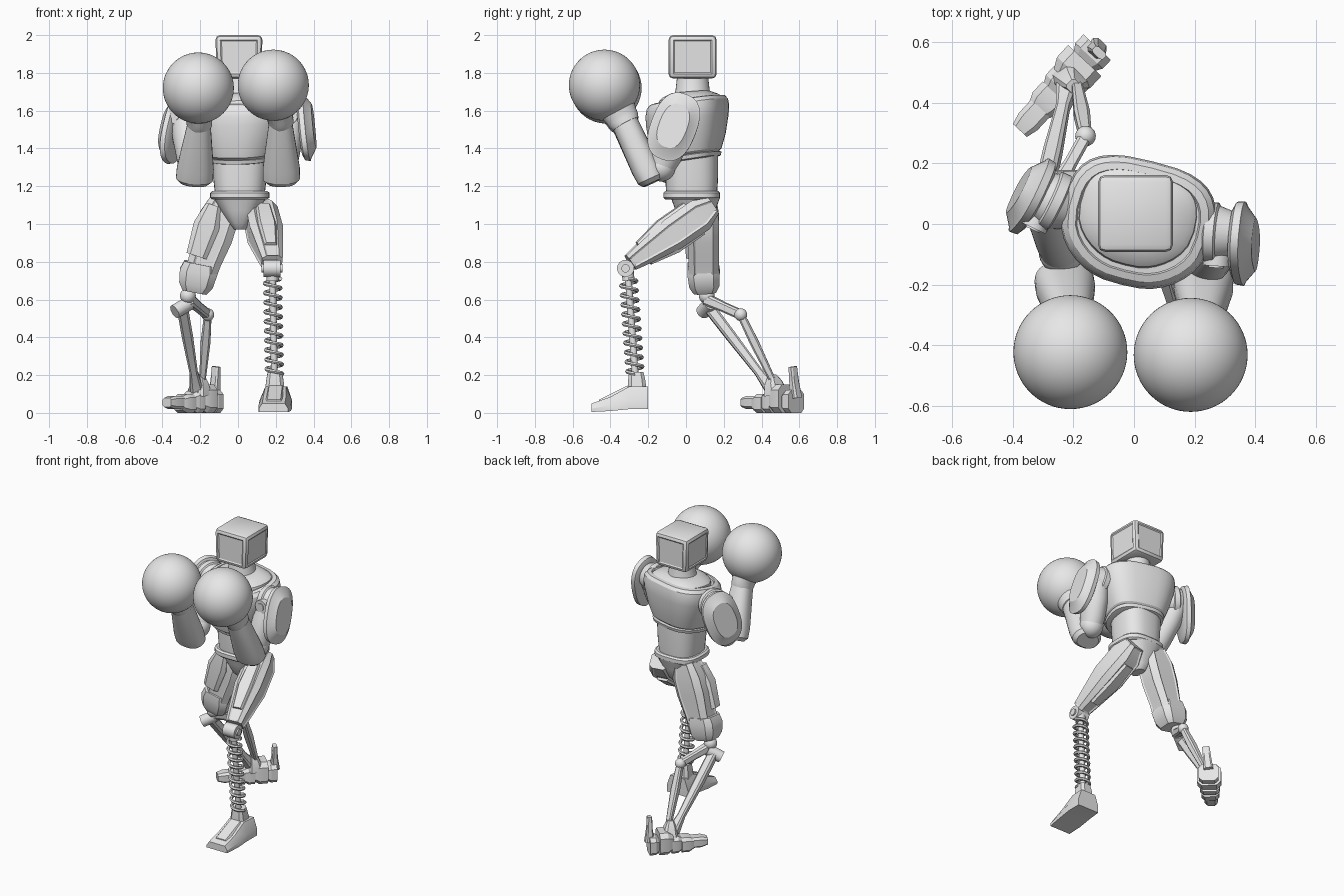
import bpy, bmesh, math
from mathutils import Vector as V

cube = bpy.data.objects.get("Cube")
if cube:
    bpy.data.objects.remove(cube)

grey = bpy.data.materials.new("plain grey")
grey.use_nodes = True
grey.diffuse_color = (0.8, 0.8, 0.8, 1)
grey.node_tree.nodes["Principled BSDF"].inputs["Base Color"].default_value = (0.8, 0.8, 0.8, 1)
made = []
UP = V((0, 0, 1))
FRONT = V((0, -1, 0))


def finish(name, bm):
    bmesh.ops.recalc_face_normals(bm, faces=bm.faces[:])
    mesh = bpy.data.meshes.new(name)
    bm.to_mesh(mesh)
    bm.free()
    mesh.materials.append(grey)
    ob = bpy.data.objects.new(name, mesh)
    bpy.context.collection.objects.link(ob)
    made.append(ob)
    return ob


def outline(kind):
    """Unit cross-section: chamfered box, or superellipse of the given power."""
    if kind == "box":
        c = 0.62
        return [(1, -c), (1, c), (c, 1), (-c, 1), (-1, c), (-1, -c), (-c, -1), (c, -1)]
    n, pts = 32, []
    for i in range(n):
        a = math.tau * i / n
        c, s = math.cos(a), math.sin(a)
        pts.append((math.copysign(abs(c) ** (2 / kind), c), math.copysign(abs(s) ** (2 / kind), s)))
    return pts


def loft(name, rings, panel=False):
    """Skin the rings and cap both ends; panel sinks a long inset into each broad side."""
    bm = bmesh.new()
    rows = [[bm.verts.new(p) for p in ring] for ring in rings]
    n = len(rows[0])
    strips = [[bm.faces.new((a[i], a[(i + 1) % n], b[(i + 1) % n], b[i]))
               for a, b in zip(rows, rows[1:])] for i in range(n)]
    bm.faces.new(rows[0])
    bm.faces.new(rows[-1])
    bmesh.ops.recalc_face_normals(bm, faces=bm.faces[:])
    if panel:
        for strip in strips[::2]:
            bmesh.ops.inset_region(bm, faces=strip, thickness=0.01, depth=-0.006, use_even_offset=True)
    return finish(name, bm)


def limb(name, p, q, sections, kind=2, up=UP, panel=False):
    """Loft from p to q; sections are (t, half width, half depth along up)."""
    p, q = V(p), V(q)
    axis = (q - p).normalized()
    y = (up - axis * up.dot(axis)).normalized()
    x = y.cross(axis)
    shape = outline(kind)
    return loft(name, [[p.lerp(q, t) + x * (w * u) + y * (d * v) for u, v in shape]
                       for t, w, d in sections], panel)


def rod(name, p, q, r):
    return limb(name, p, q, [(0, r, r), (1, r, r)], up=V((0.3, 0.9, 0.4)))


def ball(name, centre, r, seg=48):
    bm = bmesh.new()
    bmesh.ops.create_uvsphere(bm, u_segments=seg, v_segments=seg // 2, radius=r)
    bmesh.ops.translate(bm, verts=bm.verts[:], vec=centre)
    return finish(name, bm)


def stack(name, cx, cy, levels, power, turn=0, taper=0, tilt=0):
    """Horizontal rings (z, half x, half y); the front narrows by taper, tilt shears z."""
    c, s = math.cos(turn), math.sin(turn)
    rings = []
    for z, hx, hy in levels:
        ring = []
        for u, v in outline(power):
            x, y = u * hx * (1 - taper * min(0, v) ** 2), v * hy
            ring.append(V((cx + x * c - y * s, cy + x * s + y * c, z + tilt * y)))
        rings.append(ring)
    return loft(name, rings)


# Torso
TURN = math.radians(-14)
stack("chest_rim", 0.015, 0.015, [(1.335, 0.155, 0.14), (1.34, 0.175, 0.16), (1.36, 0.18, 0.166),
      (1.365, 0.165, 0.15)], 2.8, TURN, 0.25, 0.15)
stack("chest", 0.01, 0.003, [(1.36, 0.165, 0.155), (1.375, 0.185, 0.175), (1.45, 0.215, 0.195),
      (1.55, 0.245, 0.208), (1.60, 0.253, 0.21), (1.635, 0.248, 0.204), (1.655, 0.23, 0.188),
      (1.66, 0.205, 0.165), (1.65, 0.2, 0.16)], 3, TURN, 0.28, 0.15)
stack("collar", 0.01, 0.02, [(1.62, 0.2, 0.165), (1.665, 0.192, 0.157), (1.68, 0.172, 0.14),
      (1.70, 0.1, 0.095)], 2.8, TURN, 0.3, 0.08)
stack("waist", 0.01, 0.03, [(1.16, 0.132, 0.135), (1.25, 0.142, 0.14), (1.38, 0.15, 0.14)], 2.6)
stack("belt", 0.01, 0.03, [(1.13, 0.145, 0.14), (1.14, 0.157, 0.15), (1.165, 0.157, 0.15),
      (1.175, 0.145, 0.14)], 3)
stack("pelvis", 0.01, 0.05, [(1.14, 0.14, 0.13), (1.07, 0.1, 0.105), (1.0, 0.055, 0.08),
      (0.97, 0.03, 0.05)], 2.6)
stack("neck", 0.005, 0.035, [(1.67, 0.1, 0.1), (1.71, 0.085, 0.09), (1.80, 0.075, 0.08)], 2)

# Head: chamfered box with sunken panels on every side
bm = bmesh.new()
bmesh.ops.create_cube(bm, size=1)
for v in bm.verts:
    high = v.co.z > 0
    v.co = V((v.co.x * (0.25 if high else 0.235), v.co.y * 0.255, v.co.z * 0.23)) + V((0.005, 0.035, 1.885))
bmesh.ops.bevel(bm, geom=bm.edges[:], offset=0.025, segments=2, profile=0.5, affect="EDGES")
big = [f for f in bm.faces if f.calc_area() > 0.02 and abs(f.normal.z) < 0.5]
bmesh.ops.inset_individual(bm, faces=big, thickness=0.01, depth=-0.005)
finish("head", bm)

# Arms: shoulder, elbow, wrist, glove, then pad centre and outward direction
ARMS = {
    "left": ((0.28, -0.03, 1.575), (0.24, -0.13, 1.30), (0.225, -0.33, 1.55),
             (0.187, -0.432, 1.735), (0.362, -0.065, 1.515), (1, -0.08, 0.12)),
    "right": ((-0.285, 0.085, 1.575), (-0.24, -0.09, 1.29), (-0.205, -0.33, 1.54),
              (-0.21, -0.423, 1.72), (-0.345, 0.095, 1.50), (-0.9, 0.43, 0.1)),
}
for side, (shoulder, elbow, wrist, glove, pad, out) in ARMS.items():
    out, shoulder = V(out).normalized(), V(shoulder)
    forward = V((-abs(out.y), -abs(out.x), 0))
    limb(side + "_shoulder", shoulder - out * 0.09, shoulder + out * 0.06,
         [(0, 0.07, 0.07), (0.3, 0.09, 0.09), (0.34, 0.1, 0.1), (0.55, 0.1, 0.1), (0.59, 0.09, 0.09),
          (1, 0.07, 0.07)])
    rod(side + "_shoulder_bolt", shoulder, shoulder + forward * 0.11, 0.045)
    rod(side + "_shoulder_pin", shoulder, shoulder + forward * 0.116, 0.025)
    limb(side + "_upper_arm", shoulder, elbow,
         [(0, 0.075, 0.085), (0.4, 0.08, 0.095), (0.8, 0.075, 0.085), (1, 0.07, 0.07)], up=FRONT)
    ball(side + "_elbow", elbow, 0.075, 32)
    # Flat-faced outer shell, long axis leaning forward at the bottom
    limb(side + "_shoulder_pad", V(pad) - out * 0.035, V(pad) + out * 0.04,
         [(0, 0.1, 0.155), (0.15, 0.12, 0.18), (0.5, 0.122, 0.185), (0.56, 0.112, 0.172),
          (1, 0.075, 0.12)], 2.5, up=V((0, 0.35, 0.94)))
    heel = V((elbow[0] - out.x * 0.01, -0.185, 1.235))
    limb(side + "_forearm", heel, wrist,
         [(-0.05, 0.075, 0.055), (0.02, 0.098, 0.073), (0.2, 0.098, 0.077), (1, 0.06, 0.07)], 2.4, up=FRONT)
    limb(side + "_cuff", wrist, glove,
         [(-0.12, 0.066, 0.075), (0, 0.068, 0.085), (0.1, 0.07, 0.087), (0.45, 0.1, 0.105)], up=FRONT)
    ball(side + "_glove", glove, 0.188, 64)

# Left leg: armoured thigh, knee disc, spring shin, wedge foot
hip, knee = (0.115, 0.10, 1.07), (0.18, -0.295, 0.795)
limb("left_thigh", hip, knee, [(-0.1, 0.06, 0.05), (0.08, 0.085, 0.09), (0.45, 0.09, 0.088),
     (0.85, 0.065, 0.058), (1, 0.055, 0.045)], "box", panel=True)
limb("left_thigh_guard", hip, knee, [(0.15, 0.05, 0.1), (0.5, 0.06, 0.1), (0.82, 0.04, 0.07)], "box")
rod("left_knee", (0.135, -0.32, 0.765), (0.225, -0.32, 0.765), 0.045)
rod("left_knee_pin", (0.125, -0.32, 0.765), (0.235, -0.32, 0.765), 0.022)
top, bottom = V((0.182, -0.308, 0.75)), V((0.193, -0.268, 0.19))
rod("left_shin_core", top, bottom, 0.018)
rod("left_spring_cap", top, top.lerp(bottom, 0.09), 0.032)
turns, steps, coil = 10, 16, []
for i in range(turns * steps + 1):
    a = math.tau * i / steps
    radial = V((math.cos(a), math.sin(a), 0))
    centre = top.lerp(bottom, 0.07 + 0.9 * i / (turns * steps)) + radial * 0.042
    coil.append([centre + (radial * math.cos(b) + UP * math.sin(b)) * 0.0105
                 for b in (math.tau * k / 6 for k in range(6))])
loft("left_spring", coil)


def wedge(name, stations, cx, lean):
    """Boxy loft along y; stations are (y, bottom z, top z, half width below, above)."""
    loft(name, [[V((cx + s * w + lean * (y + 0.3), y, z)) for s, w, z in
                 ((-1, wb, z0), (1, wb, z0), (1, wb, z0 * 0.6 + z1 * 0.4), (1, wt, z1),
                  (-1, wt, z1), (-1, wb, z0 * 0.6 + z1 * 0.4))]
                for y, z0, z1, wb, wt in stations])


wedge("left_foot", [(-0.2, 0.02, 0.14, 0.08, 0.055), (-0.3, 0.02, 0.14, 0.085, 0.055),
      (-0.4, 0.01, 0.085, 0.085, 0.06), (-0.5, 0.005, 0.05, 0.078, 0.06)], 0.2, 0.06)
wedge("left_foot_plate", [(-0.31, 0.12, 0.145, 0.04, 0.035), (-0.46, 0.05, 0.07, 0.045, 0.035)], 0.2, 0.06)
limb("left_ankle", (0.195, -0.258, 0.12), (0.195, -0.264, 0.215),
     [(0, 0.052, 0.05), (0.6, 0.045, 0.045), (1, 0.038, 0.038)], "box", up=FRONT)

# Right leg: armoured thigh and knee cuff
limb("right_thigh", (-0.07, 0.09, 1.13), (-0.225, 0.095, 0.65),
     [(0, 0.075, 0.07), (0.2, 0.105, 0.083), (0.42, 0.105, 0.083), (0.68, 0.088, 0.08),
      (0.8, 0.085, 0.08)], "box", up=FRONT, panel=True)
limb("right_thigh_cuff", (-0.20, 0.09, 0.79), (-0.23, 0.10, 0.64),
     [(0, 0.085, 0.082), (0.3, 0.1, 0.086), (0.75, 0.09, 0.08), (1, 0.065, 0.06)], "box", up=FRONT)
limb("right_hip_guard", (-0.13, 0.04, 1.10), (-0.22, 0.04, 0.83),
     [(0, 0.04, 0.04), (0.4, 0.07, 0.05), (1, 0.055, 0.04)], "box", up=FRONT)

# Right shin: knee joint, offset link and two rods
ball("right_knee", (-0.265, 0.11, 0.62), 0.042, 24)
rod("right_knee_drum", (-0.335, 0.09, 0.535), (-0.26, 0.13, 0.58), 0.038)
limb("right_link", (-0.26, 0.11, 0.6), (-0.16, 0.29, 0.52),
     [(0, 0.03, 0.03), (0.5, 0.022, 0.025), (1, 0.022, 0.025)], "box")
ball("right_link_joint", (-0.16, 0.29, 0.52), 0.034, 24)
limb("right_rear_rod", (-0.16, 0.29, 0.52), (-0.19, 0.47, 0.15),
     [(0, 0.02, 0.02), (0.4, 0.026, 0.024), (1, 0.016, 0.016)], "box", up=FRONT)
limb("right_shin", (-0.295, 0.12, 0.56), (-0.22, 0.45, 0.13),
     [(0, 0.03, 0.03), (0.35, 0.03, 0.028), (0.8, 0.022, 0.022), (1, 0.035, 0.035)], "box", up=FRONT)

# Right foot: broad heel blocks, then plates narrowing to the toe
heel, along = V((-0.125, 0.58, 0)), V((-0.68, -0.733, 0))
for i, (a, b, z0, z1, w) in enumerate(((-0.005, 0.06, 0, 0.12, 0.062), (0.055, 0.145, 0.0, 0.15, 0.075),
                                       (0.135, 0.205, 0.0, 0.115, 0.062), (0.2, 0.28, 0.0, 0.1, 0.055),
                                       (0.27, 0.37, 0.02, 0.09, 0.042))):
    mid, half = UP * ((z0 + z1) / 2), (z1 - z0) / 2
    limb("right_foot_segment_%d" % (i + 1), heel + along * a + mid, heel + along * b + mid,
         [(0, w, half), (0.6, w, half), (1, w * 0.75, half * 0.7)], "box")
limb("right_ankle", (-0.205, 0.475, 0.10), (-0.2, 0.455, 0.2),
     [(0, 0.06, 0.05), (0.6, 0.045, 0.035), (1, 0.02, 0.02)], "box", up=along)
limb("right_heel_spur", (-0.125, 0.58, 0.08), (-0.115, 0.565, 0.245),
     [(0, 0.03, 0.03), (0.5, 0.026, 0.018), (1, 0.024, 0.014)], "box", up=along)

# Smooth shading with sharp edges kept
bpy.ops.object.select_all(action="DESELECT")
for ob in made:
    ob.select_set(True)
bpy.context.view_layer.objects.active = made[0]
bpy.ops.object.shade_smooth_by_angle(angle=math.radians(30))
